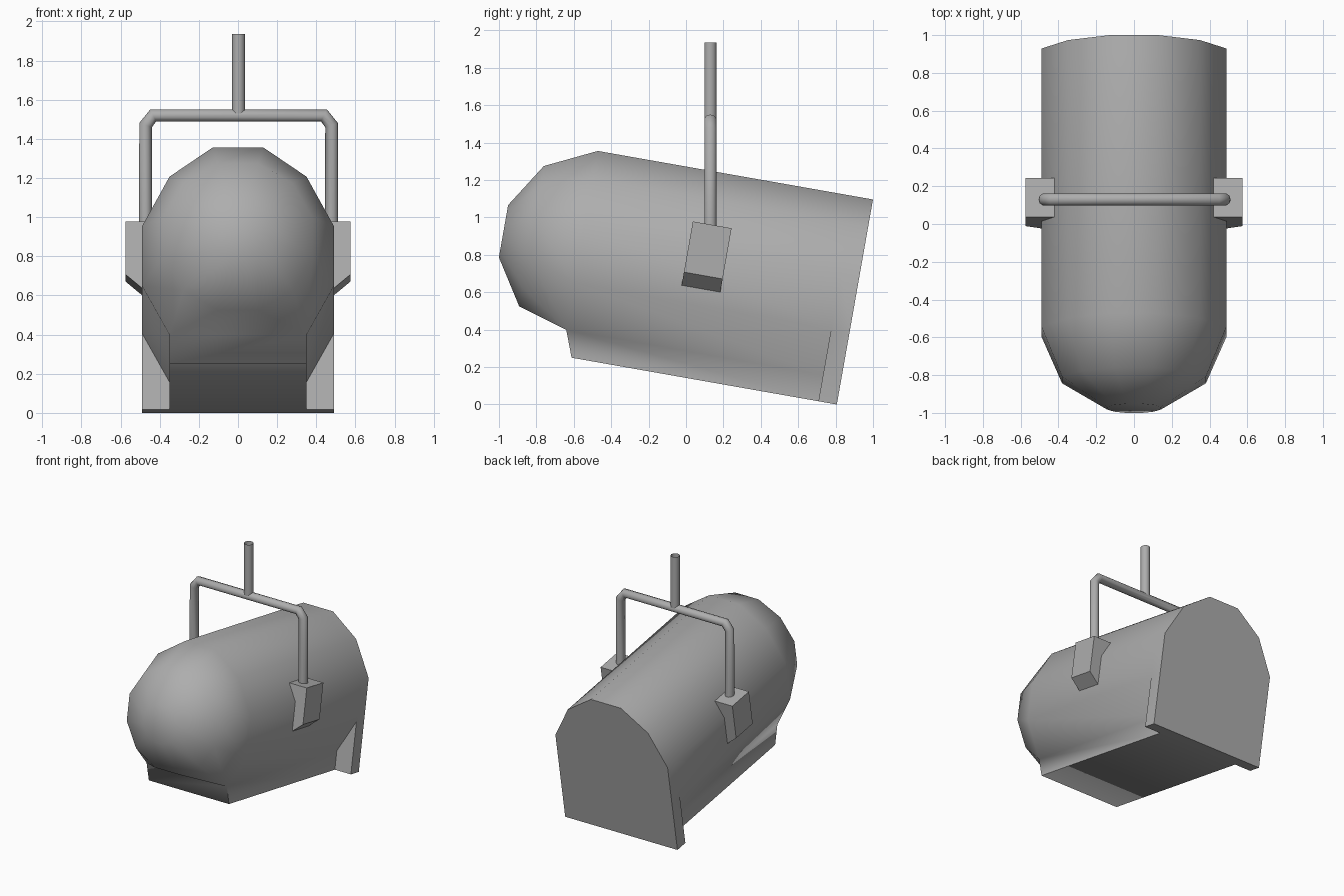
import bpy, bmesh, math

if "Cube" in bpy.data.objects:
    bpy.data.objects.remove(bpy.data.objects["Cube"])

TILT = math.radians(10)
C, S = math.cos(TILT), math.sin(TILT)

# Dark grey paint
paint = bpy.data.materials.new("grey_paint")
paint.diffuse_color = (0.42, 0.42, 0.42, 1)
paint.use_nodes = True
paint.node_tree.nodes["Principled BSDF"].inputs["Base Color"].default_value = paint.diffuse_color


def place(x, d, u):
    """Lamp coordinates (side, along axis from lens, up) to world."""
    return (x, 0.915 + d * C + u * S, 0.6155 - d * S + u * C)


def finish(ob, smooth=None):
    ob.data.materials.clear()
    ob.data.materials.append(paint)
    if smooth:
        bpy.ops.object.select_all(action='DESELECT')
        ob.select_set(True)
        bpy.context.view_layer.objects.active = ob
        bpy.ops.object.shade_smooth_by_angle(angle=math.radians(smooth))


def loft(name, rings, smooth=None):
    """Skin a list of equal-length rings of (x, d, u) points and cap the ends."""
    bm = bmesh.new()
    vs = [[bm.verts.new(place(*p)) for p in r] for r in rings]
    n = len(vs[0])
    for a, b in zip(vs, vs[1:]):
        for i in range(n):
            j = (i + 1) % n
            bm.faces.new((a[i], a[j], b[j], b[i]))
    bm.faces.new(vs[0])
    bm.faces.new(vs[-1])
    bmesh.ops.remove_doubles(bm, verts=bm.verts, dist=1e-4)
    bmesh.ops.recalc_face_normals(bm, faces=bm.faces)
    me = bpy.data.meshes.new(name)
    bm.to_mesh(me)
    bm.free()
    ob = bpy.data.objects.new(name, me)
    bpy.context.collection.objects.link(ob)
    finish(ob, smooth)


def ring(half, d, last_d=None):
    """Mirror a right-hand profile; the lowest point may sit at its own depth."""
    ds = [d] * (len(half) - 1) + [d if last_d is None else last_d]
    right = [(x, dd, u) for (x, u), dd in zip(half, ds)]
    return right + [(-x, dd, u) for x, dd, u in reversed(right)]


def round_ring(r, d):
    pts = [(r * math.cos(math.radians(a)), -0.022 + r * math.sin(math.radians(a)))
           for a in range(75, -90, -30)]
    return ring(pts, d)


def pipe(name, points, radius, caps=False):
    cu = bpy.data.curves.new(name, 'CURVE')
    cu.dimensions = '3D'
    cu.bevel_depth = radius
    cu.bevel_resolution = 3
    cu.use_fill_caps = caps
    sp = cu.splines.new('POLY')
    sp.points.add(len(points) - 1)
    for p, co in zip(sp.points, points):
        p.co = (*co, 1)
    ob = bpy.data.objects.new(name, cu)
    bpy.context.collection.objects.link(ob)
    bpy.ops.object.select_all(action='DESELECT')
    ob.select_set(True)
    bpy.context.view_layer.objects.active = ob
    bpy.ops.object.convert(target='MESH')
    finish(bpy.context.object, 60)


# Lamp housing: domed rear, barrel with box base, square-bottomed lens plate
upper = [(0.13, 0.488), (0.35, 0.337), (0.49, 0.08), (0.49, -0.23)]
barrel = upper + [(0.35, -0.483), (0.35, -0.483)]
boxed = upper + [(0.35, -0.483), (0.35, -0.625)]
plate = upper + [(0.49, -0.625), (0.35, -0.625)]
loft("lamp_housing", [
    round_ring(0.147, -1.916),
    round_ring(0.394, -1.764),
    ring(barrel, -1.494),
    ring(boxed, -1.494, -1.44),
    ring(boxed, -0.1),
    ring(plate, -0.1),
    ring(plate, 0.0),
], smooth=75)

# Pivot brackets on both sides
bracket = [(0.41, 0.205), (0.575, 0.205), (0.575, -0.07), (0.488, -0.143), (0.45, -0.143)]
for side, sx in (("left", -1), ("right", 1)):
    loft(side + "_bracket",
         [[(sx * x, d, u) for x, u in bracket] for d in (-0.928, -0.718)])

# Hanging yoke and its open-ended stem
Y = 0.13
half = [(0.475, 0.92), (0.475, 1.47), (0.436, 1.52)]
path = half + [(-x, z) for x, z in reversed(half)]
pipe("yoke", [(x + 0.003, Y, z) for x, z in path], 0.034, caps=True)
pipe("yoke_stem", [(0.003, Y, 1.52), (0.003, Y, 1.935)], 0.034)
